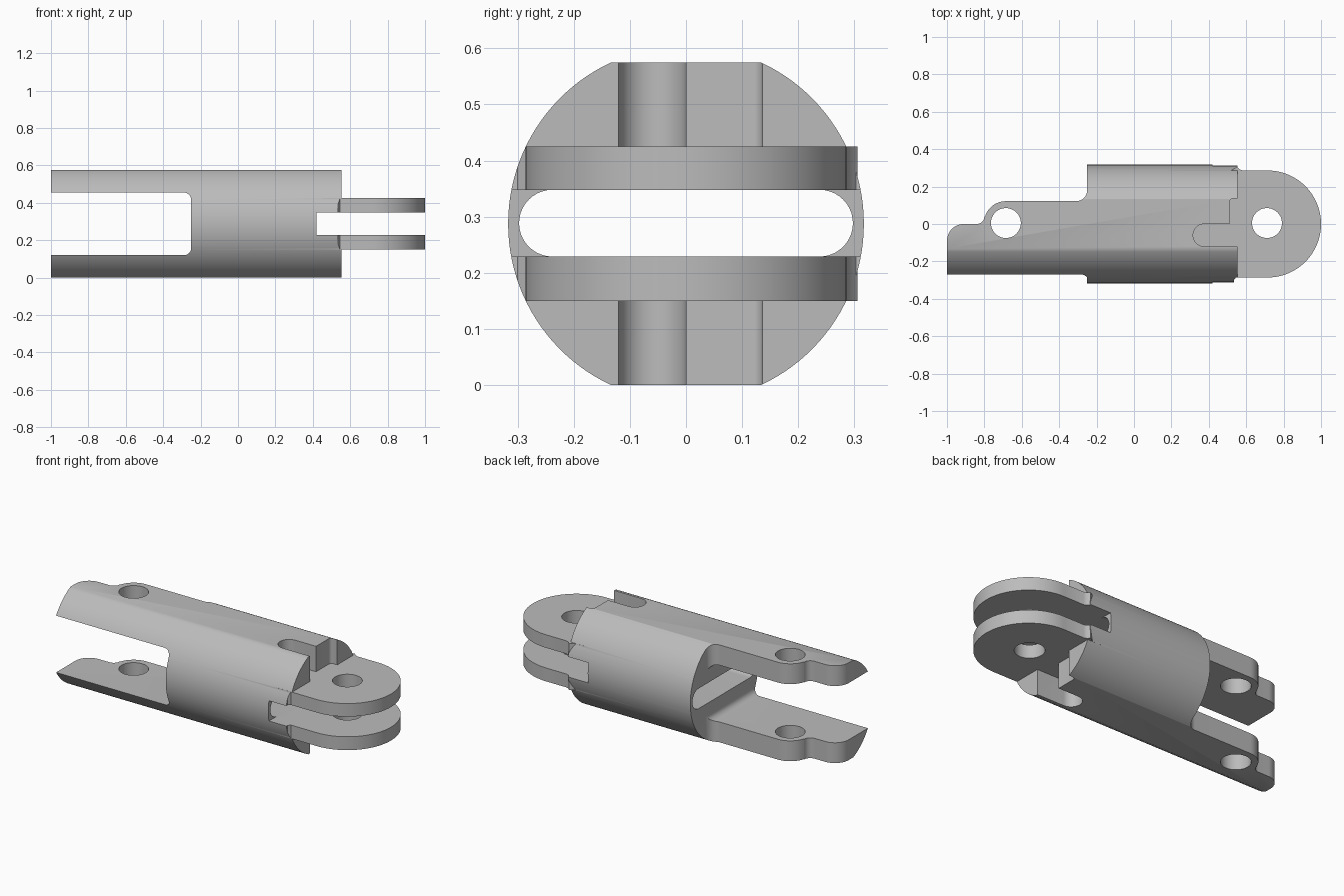
import bpy, bmesh
from math import cos, sin, radians
from mathutils import Vector

cube = bpy.data.objects.get("Cube")
if cube:
    bpy.data.objects.remove(cube, do_unlink=True)

R, MID, TOP = 0.317, 0.2875, 0.575      # barrel radius, axis height, overall height
END = 0.553                             # barrel end
TONGUE_X, TONGUE_R = 0.714, 0.286       # clevis centre and radius

metal = bpy.data.materials.new("plain grey")
metal.use_nodes = True
grey = (0.5, 0.5, 0.5, 1)
metal.diffuse_color = grey
metal.node_tree.nodes["Principled BSDF"].inputs["Base Color"].default_value = grey


def arc(cx, cy, r, start, end, steps=12):
    angles = [radians(start + (end - start) * i / steps) for i in range(steps + 1)]
    return [(cx + r * cos(a), cy + r * sin(a)) for a in angles]


def prism(name, outline, axis, low, high):
    """Extrude a 2D outline along an axis; z uses (x, y), y uses (x, z), x uses (y, z)."""
    place = {"z": lambda a, b: (a, b, low),
             "y": lambda a, b: (a, low, b),
             "x": lambda a, b: (low, a, b)}[axis]
    shift = Vector([(high - low) if axis == k else 0 for k in "xyz"])
    bm = bmesh.new()
    face = bm.faces.new([bm.verts.new(place(a, b)) for a, b in outline])
    swept = bmesh.ops.extrude_face_region(bm, geom=[face])["geom"]
    bmesh.ops.translate(bm, vec=shift,
                        verts=[v for v in swept if isinstance(v, bmesh.types.BMVert)])
    bmesh.ops.recalc_face_normals(bm, faces=bm.faces)
    mesh = bpy.data.meshes.new(name)
    bm.to_mesh(mesh)
    bm.free()
    mesh.materials.append(metal)
    obj = bpy.data.objects.new(name, mesh)
    bpy.context.collection.objects.link(obj)
    return obj


def combine(target, tool, operation="DIFFERENCE"):
    mod = target.modifiers.new("combine", "BOOLEAN")
    mod.operation, mod.solver, mod.object = operation, "EXACT", tool
    bpy.context.view_layer.update()
    result = bpy.data.meshes.new_from_object(
        target.evaluated_get(bpy.context.evaluated_depsgraph_get()))
    target.modifiers.clear()
    target.data = result
    bpy.data.objects.remove(tool, do_unlink=True)


def box(x0, x1, y0, y1):
    return [(x0, y0), (x1, y0), (x1, y1), (x0, y1)]


# Barrel with flat top and bottom
tilt = 65.1
section = (arc(0, MID, R, -tilt, tilt, 44) + arc(0, MID, R, 180 - tilt, 180 + tilt, 44))
section = [(y, min(max(z, 0), TOP)) for y, z in section]
body = prism("link_body", section, "x", -1, END)

# Fork opening with rounded inner corners
gap = ([(-1.1, 0.12)] + arc(-0.29, 0.16, 0.04, -90, 0, 8)
       + arc(-0.29, 0.415, 0.04, 0, 90, 8) + [(-1.1, 0.455)])
combine(body, prism("fork_gap", gap, "y", -0.5, 0.5))

# Stepped back edge of the fork arms
edge = ([(-1.1, 0.5), (-1.1, -0.09)] + arc(-0.91, -0.09, 0.09, 180, 90)
        + arc(-0.84, 0.04, 0.04, -90, 0, 8)
        + arc(-0.685, 0.005, 0.117, 163, 90)
        + arc(-0.31, 0.182, 0.06, -90, 0) + [(-0.25, 0.5)])
combine(body, prism("arm_edge", edge, "z", -0.1, 0.7))

# Rounded slots and step in the top and bottom caps
notch = (arc(0.376, -0.06, 0.06, 90, 270, 20)
         + [(0.7, -0.12), (0.7, 0.136)]
         + arc(0.53, 0.116, 0.02, 90, 180, 6) + [(0.51, 0)])
for low, high in ((-0.1, 0.15), (0.425, 0.7)):
    combine(body, prism("cap_notch", notch, "z", low, high))

# Round clevis tongue, flared where it meets the barrel
tongue = (arc(TONGUE_X, 0, TONGUE_R, -90, 90, 48)
          + [(0.58, TONGUE_R), (0.565, 0.292), (0.55, 0.306), (0.52, TONGUE_R),
             (0.45, TONGUE_R), (0.45, -TONGUE_R)])
combine(body, prism("tongue", tongue, "z", 0.15, 0.425), "UNION")

# Relief beside the tongue on the front
relief = [(0.532, -0.4), (0.6, -0.4), (0.6, -TONGUE_R), (0.545, -TONGUE_R), (0.534, -0.3)]
combine(body, prism("tongue_relief", relief, "z", 0.15, 0.425))

# Long flat passage, and the open split through the tongue
passage = arc(0.238, 0.2885, 0.0595, -90, 90, 20) + arc(-0.238, 0.2885, 0.0595, 90, 270, 20)
combine(body, prism("passage", passage, "x", -0.4, 0.45))
combine(body, prism("tongue_split", box(0.42, 1.1, 0.229, 0.348), "y", -0.5, 0.5))

# Pin holes
for x in (-0.685, 0.711):
    combine(body, prism("pin_hole", arc(x, 0.005, 0.08, 0, 352.5, 47), "z", -0.1, 0.7))

bpy.ops.object.select_all(action="DESELECT")
body.select_set(True)
bpy.context.view_layer.objects.active = body
bpy.ops.object.shade_smooth_by_angle(angle=radians(30))
